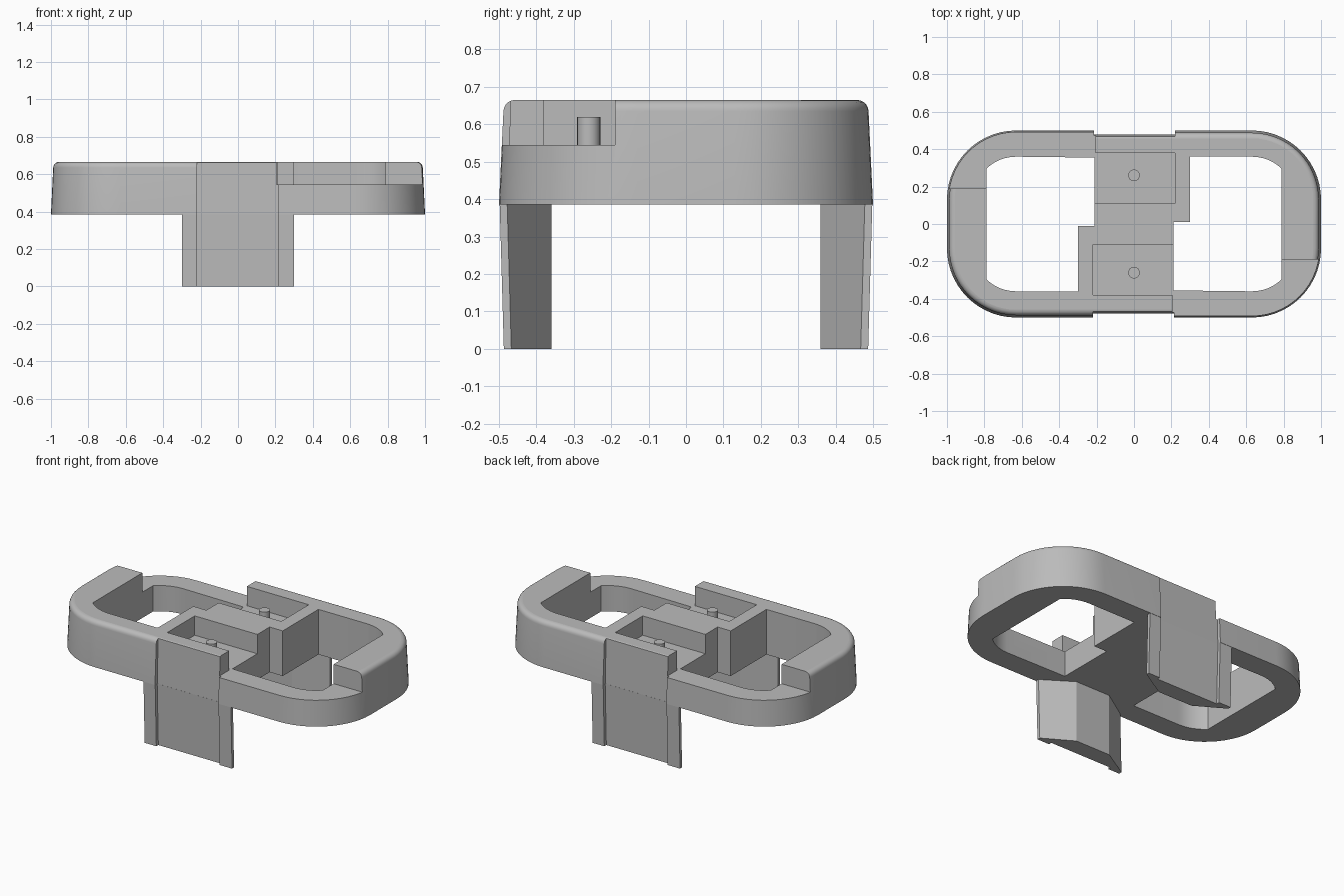
import bpy
import bmesh
from math import sin, cos, radians, pi
from mathutils import Matrix

cube = bpy.data.objects.get("Cube")
if cube:
    bpy.data.objects.remove(cube, do_unlink=True)

BASE, STEP, TOP = 0.385, 0.545, 0.665   # underside, lowered ledge, upper face
HALF_TURN = Matrix.Rotation(pi, 4, 'Z')

grey = bpy.data.materials.new("plain grey")
grey.use_nodes = True
grey.diffuse_color = (0.5, 0.5, 0.5, 1)
grey.node_tree.nodes["Principled BSDF"].inputs["Base Color"].default_value = (0.5, 0.5, 0.5, 1)


def loft(name, sections, turned=False):
    """Closed solid through stacked (z, outline) sections."""
    bm = bmesh.new()
    rings = [[bm.verts.new((x, y, z)) for x, y in outline] for z, outline in sections]
    for low, high in zip(rings, rings[1:]):
        for i in range(len(low)):
            j = (i + 1) % len(low)
            bm.faces.new((low[i], low[j], high[j], high[i]))
    bm.faces.new(rings[0][::-1])
    bm.faces.new(rings[-1])
    bmesh.ops.recalc_face_normals(bm, faces=bm.faces)
    if turned:
        bm.transform(HALF_TURN)
    mesh = bpy.data.meshes.new(name)
    bm.to_mesh(mesh)
    bm.free()
    mesh.materials.append(grey)
    obj = bpy.data.objects.new(name, mesh)
    bpy.context.collection.objects.link(obj)
    return obj


def rect(x0, x1, y0, y1):
    return [(x0, y0), (x1, y0), (x1, y1), (x0, y1)]


def arc(cx, cy, r, start, end, steps=14):
    angles = [radians(start + (end - start) * i / steps) for i in range(steps + 1)]
    return [(cx + r * cos(a), cy + r * sin(a)) for a in angles]


def rounded_outline(inset):
    r = 0.37 - inset
    points = []
    for k, (sx, sy) in enumerate([(1, 1), (-1, 1), (-1, -1), (1, -1)]):
        points += arc(0.63 * sx, 0.13 * sy, r, 90 * k, 90 * k + 90)
    return points


def cut(target, cutter):
    cutter.hide_render = True
    mod = target.modifiers.new("cut", 'BOOLEAN')
    mod.operation = 'DIFFERENCE'
    mod.solver = 'EXACT'
    mod.object = cutter
    bpy.context.view_layer.objects.active = target
    bpy.ops.object.modifier_apply(modifier=mod.name)
    bpy.data.objects.remove(cutter, do_unlink=True)


# Frame: drafted rounded slab with a filleted upper rim
fillet = 0.03
sections = [(BASE, rounded_outline(0))]
for i in range(6):
    a = radians(18 * i)
    sections.append((TOP - fillet * (1 - sin(a)),
                     rounded_outline(0.012 + fillet * (1 - cos(a)))))
frame = loft("frame", sections)

# Opening with clipped round corners and a stepped inner side
opening = [(0.21, -0.355), (0.63, -0.36)]
opening += arc(0.63, -0.13, 0.23, -90, -46, 6)[1:]
opening += arc(0.63, 0.13, 0.23, 46, 90, 6)
opening += [(0.3, 0.36), (0.3, 0.01), (0.21, 0.01)]

for turned in (False, True):
    cut(frame, loft("opening_cutter", [(0.2, opening), (0.9, opening)], turned))
    # Shallow grip recess on the long side
    cut(frame, loft("recess_cutter", [(0.3, rect(-0.22, 0.215, -0.7, -0.48)),
                                      (0.8, rect(-0.22, 0.215, -0.7, -0.465))], turned))
    # Pocket and lowered ledge
    for name, area in (("pocket_cutter", rect(-0.22, 0.5, -0.38, -0.11)),
                       ("ledge_cutter", rect(0.205, 1.2, -0.7, -0.19))):
        cut(frame, loft(name, [(STEP, area), (0.9, area)], turned))

# Smooth rounded sides, flat level faces
for obj in bpy.context.selected_objects:
    obj.select_set(False)
frame.select_set(True)
bpy.context.view_layer.objects.active = frame
bpy.ops.object.shade_smooth_by_angle(angle=radians(22))
for face in frame.data.polygons:
    if abs(face.normal.z) > 0.995:
        face.use_smooth = False


def leg_outline(front):
    back = front + 0.02
    return [(-0.3, front), (-0.22, front), (-0.22, back), (0.215, back), (0.215, front),
            (0.3, front), (0.3, back), (0.12, -0.36), (-0.12, -0.36), (-0.3, back)]


# Legs and pocket pegs, one of each per long side
for side, turned in (("front", False), ("back", True)):
    loft(side + "_leg", [(0, leg_outline(-0.487)), (BASE, leg_outline(-0.498))], turned)
    peg = arc(0, -0.26, 0.031, 0, 345, 23)
    pin = loft(side + "_peg", [(STEP - 0.01, peg), (0.62, peg)], turned)
    for face in pin.data.polygons:
        face.use_smooth = abs(face.normal.z) < 0.5
    for edge in pin.data.edges:
        a, b = (pin.data.vertices[v].co.z for v in edge.vertices)
        edge.use_edge_sharp = abs(a - b) < 0.01
